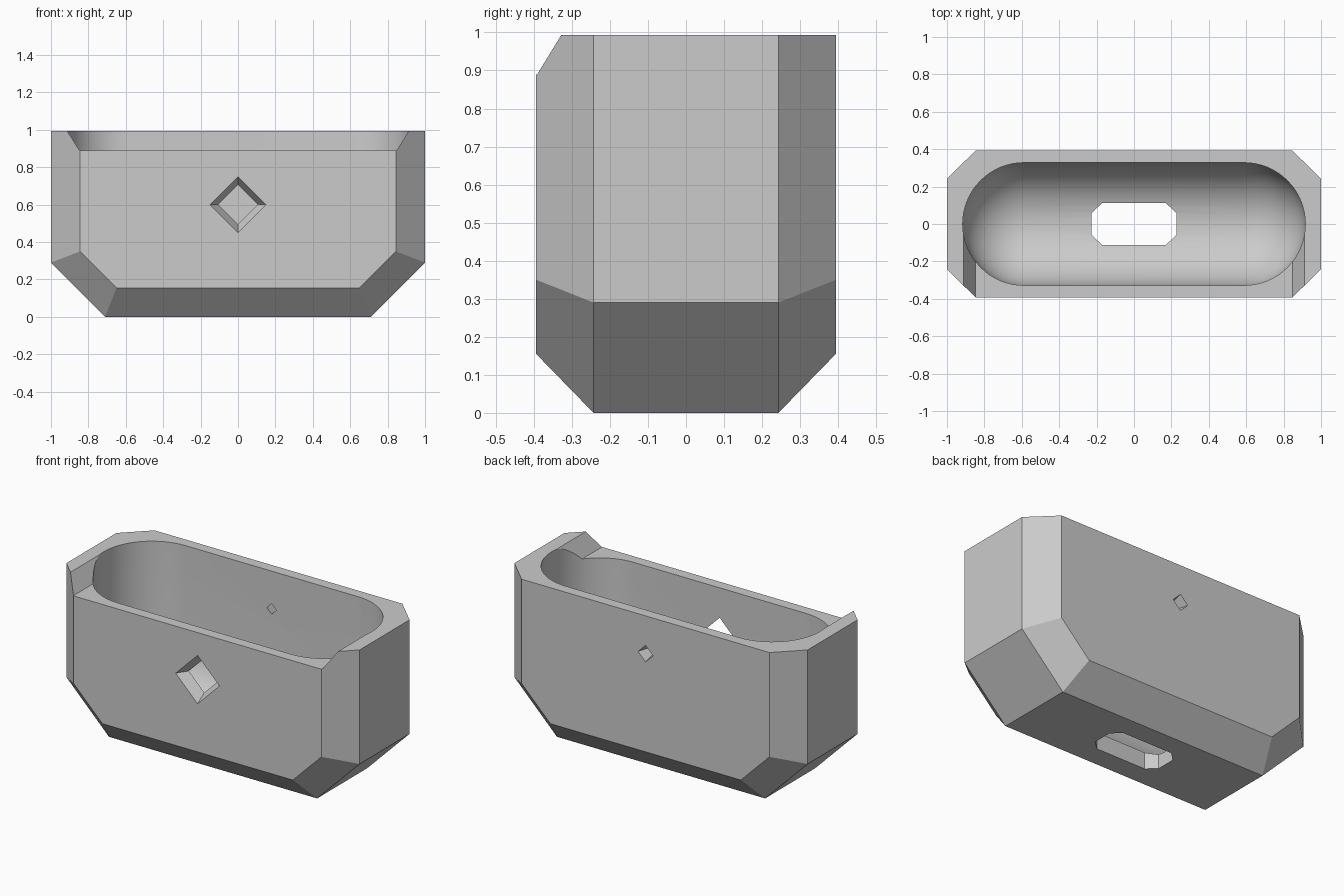
import bpy, bmesh, math
from mathutils import Matrix, Vector

if "Cube" in bpy.data.objects:
    bpy.data.objects.remove(bpy.data.objects["Cube"], do_unlink=True)

TOP = 0.993

grey = bpy.data.materials.new("mid grey")
grey.use_nodes = True
colour = (0.6, 0.6, 0.6, 1)
grey.diffuse_color = colour
grey.node_tree.nodes["Principled BSDF"].inputs["Base Color"].default_value = colour


def hull_object(name, points):
    """Convex solid around a set of points, with coplanar faces merged."""
    bm = bmesh.new()
    for p in points:
        bm.verts.new(p)
    out = bmesh.ops.convex_hull(bm, input=bm.verts[:])
    loose = list({v for v in out["geom_interior"] + out["geom_unused"]
                  if isinstance(v, bmesh.types.BMVert)})
    if loose:
        bmesh.ops.delete(bm, geom=loose, context="VERTS")
    bmesh.ops.dissolve_limit(bm, angle_limit=math.radians(0.8),
                             verts=bm.verts[:], edges=bm.edges[:])
    bmesh.ops.recalc_face_normals(bm, faces=bm.faces[:])
    mesh = bpy.data.meshes.new(name)
    bm.to_mesh(mesh)
    bm.free()
    mesh.materials.append(grey)
    obj = bpy.data.objects.new(name, mesh)
    bpy.context.collection.objects.link(obj)
    return obj


def mirrored(points):
    """Repeat points in all four quadrants."""
    return [(sx * x, sy * y, z) for x, y, z in points
            for sx in (-1, 1) for sy in (-1, 1)]


def diamond(y, z, r):
    return [(r, y, z), (-r, y, z), (0, y, z + r), (0, y, z - r)]


# Outer shell: box with chamfered vertical and bottom edges
body = hull_object("planter_body", mirrored([
    (0.71, 0.243, 0), (0.65, 0.394, 0.155), (0.845, 0.394, 0.35),
    (1, 0.243, 0.29), (0.845, 0.394, TOP), (1, 0.243, TOP)]))

# Cavity: upright stadium with a round bottom
RADIUS, SPREAD, CENTRE = 0.328, 0.588, 0.41
bm = bmesh.new()
bmesh.ops.create_uvsphere(bm, u_segments=64, v_segments=32, radius=RADIUS)
points = []
for v in bm.verts:
    if v.co.z < 0.001:
        heights = [CENTRE + v.co.z]
        if v.co.z > -0.001:
            heights.append(1.2)
        points += [(v.co.x + s * SPREAD, v.co.y, h) for h in heights
                   for s in (-1, 1) if s * v.co.x >= -0.001]
bm.free()
cavity = hull_object("cavity_cutter", points)

# Lowered front rim with sloping ends
notch = hull_object("notch_cutter", [
    (s * x, y, z) for s in (-1, 1) for y in (-0.6, 0)
    for x, z in ((0.848, 0.89), (0.98, 1.1))])

# Drain slot with clipped corners
drain = hull_object("drain_cutter", mirrored([
    (x, y, z) for x, y in ((0.17, 0.112), (0.226, 0.06)) for z in (-0.1, 0.25)]))

# Tapered diamond holes in the front and back walls
front_hole = hull_object("front_hole_cutter",
                         diamond(-0.46, 0.6, 0.193) + diamond(-0.25, 0.6, 0.054))
back_hole = hull_object("back_hole_cutter",
                        diamond(0.46, 0.76, 0.07) + diamond(0.25, 0.76, 0.01))

# Cut everything out of the shell, then remove the helpers
cutters = [cavity, notch, drain, front_hole, back_hole]
for cutter in cutters:
    cutter.hide_render = True
    mod = body.modifiers.new(cutter.name, "BOOLEAN")
    mod.operation = "DIFFERENCE"
    mod.solver = "EXACT"
    mod.object = cutter
bpy.ops.object.select_all(action="DESELECT")
body.select_set(True)
bpy.context.view_layer.objects.active = body
for mod in list(body.modifiers):
    bpy.ops.object.modifier_apply(modifier=mod.name)
for cutter in cutters:
    bpy.data.objects.remove(cutter, do_unlink=True)

bpy.ops.object.shade_smooth_by_angle(angle=math.radians(20))
